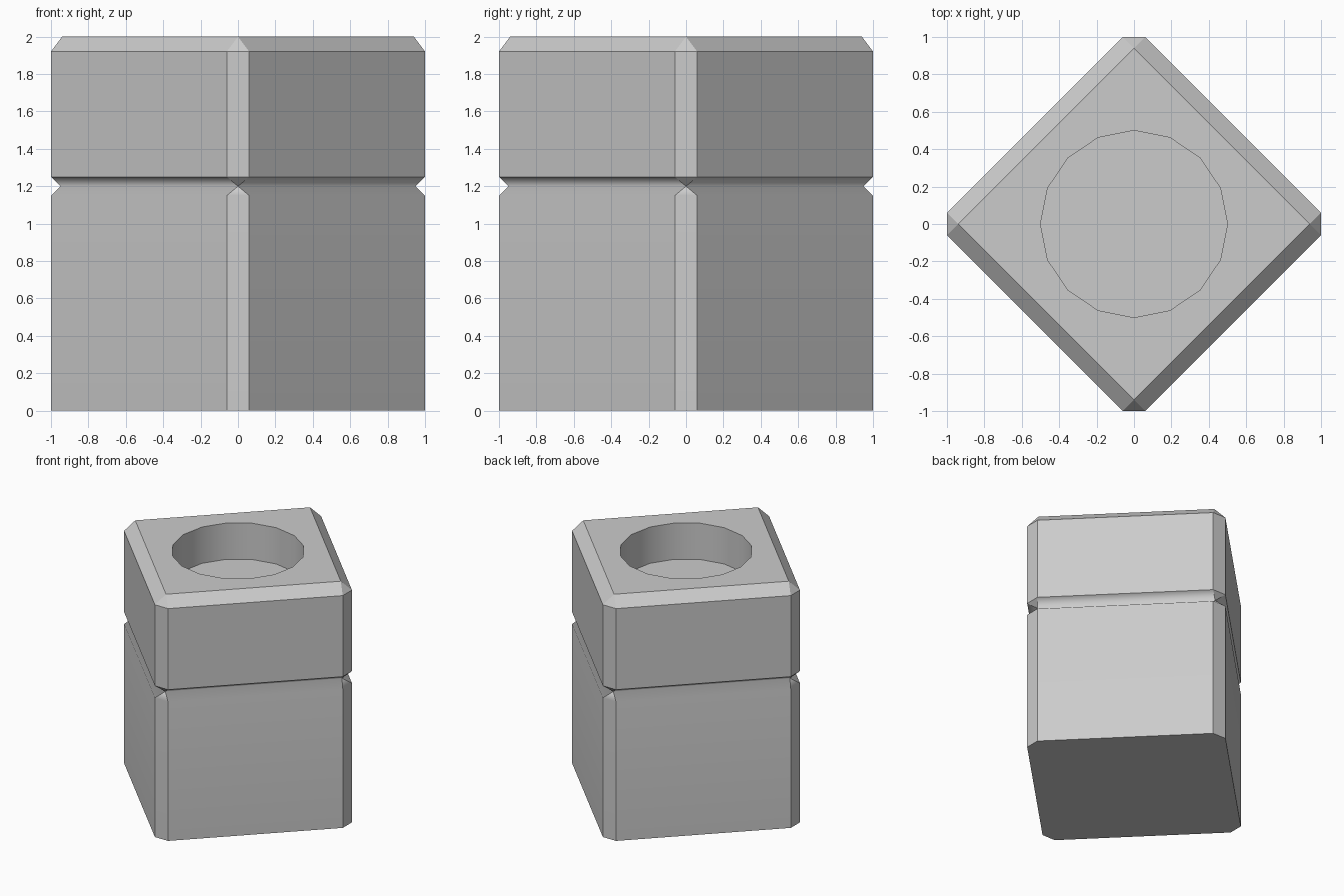
import bpy, bmesh, math

if "Cube" in bpy.data.objects:
    bpy.data.objects.remove(bpy.data.objects["Cube"])

bm = bmesh.new()
C = 0.06  # half width of the cut vertical corners


def octagon(z):
    """Diamond outline with its four corners cut off."""
    pts = []
    for x, y in ((1, -C), (1, C), (C, 1), (-C, 1), (-1, C), (-1, -C), (-C, -1), (C, -1)):
        pts.append(bm.verts.new((x, y, z)))
    return pts


def diamond(r, z):
    """Sharp diamond; each vertex is listed twice to match the octagon."""
    pts = []
    for x, y in ((r, 0), (0, r), (-r, 0), (0, -r)):
        v = bm.verts.new((x, y, z))
        pts += [v, v]
    return pts


def circle(r, z, n=16):
    return [bm.verts.new((r * math.cos(2 * math.pi * i / n),
                          r * math.sin(2 * math.pi * i / n), z)) for i in range(n)]


def loft(a, b):
    n = len(a)
    for i in range(n):
        j = (i + 1) % n
        bm.faces.new(list(dict.fromkeys((a[i], a[j], b[j], b[i]))))


# Outer shell: lower block, V groove, upper block, top chamfer
rings = [octagon(0), octagon(1.15), diamond(0.95, 1.2), octagon(1.25),
         octagon(1.92), diamond(0.94, 2)]
for low, high in zip(rings, rings[1:]):
    loft(low, high)
bm.faces.new(rings[0])

# Round recess in the top
rim, floor = circle(0.5, 2), circle(0.5, 1.7)
loft(floor, rim)
bm.faces.new(floor)

# Flat top between the chamfer and the recess
top_edges = [e for e in bm.edges if all(abs(v.co.z - 2) < 1e-5 for v in e.verts)]
bmesh.ops.triangle_fill(bm, use_beauty=True, use_dissolve=False, edges=top_edges)
bmesh.ops.recalc_face_normals(bm, faces=bm.faces)

# Soft shading only through the groove and around the recess wall
for f in bm.faces:
    f.smooth = True
for e in bm.edges:
    a, b = (v.co for v in e.verts)
    groove = abs(a.z - b.z) < 1e-5 and 1.14 < a.z < 1.21
    wall = abs(a.z - b.z) > 0.1 and a.xy.length < 0.6
    flat = e.calc_face_angle(0) < 0.01
    e.smooth = groove or wall or flat

mesh = bpy.data.meshes.new("block")
bm.to_mesh(mesh)
bm.free()
block = bpy.data.objects.new("block", mesh)
bpy.context.collection.objects.link(block)
wn = block.modifiers.new("weighted", 'WEIGHTED_NORMAL')
wn.keep_sharp = True
